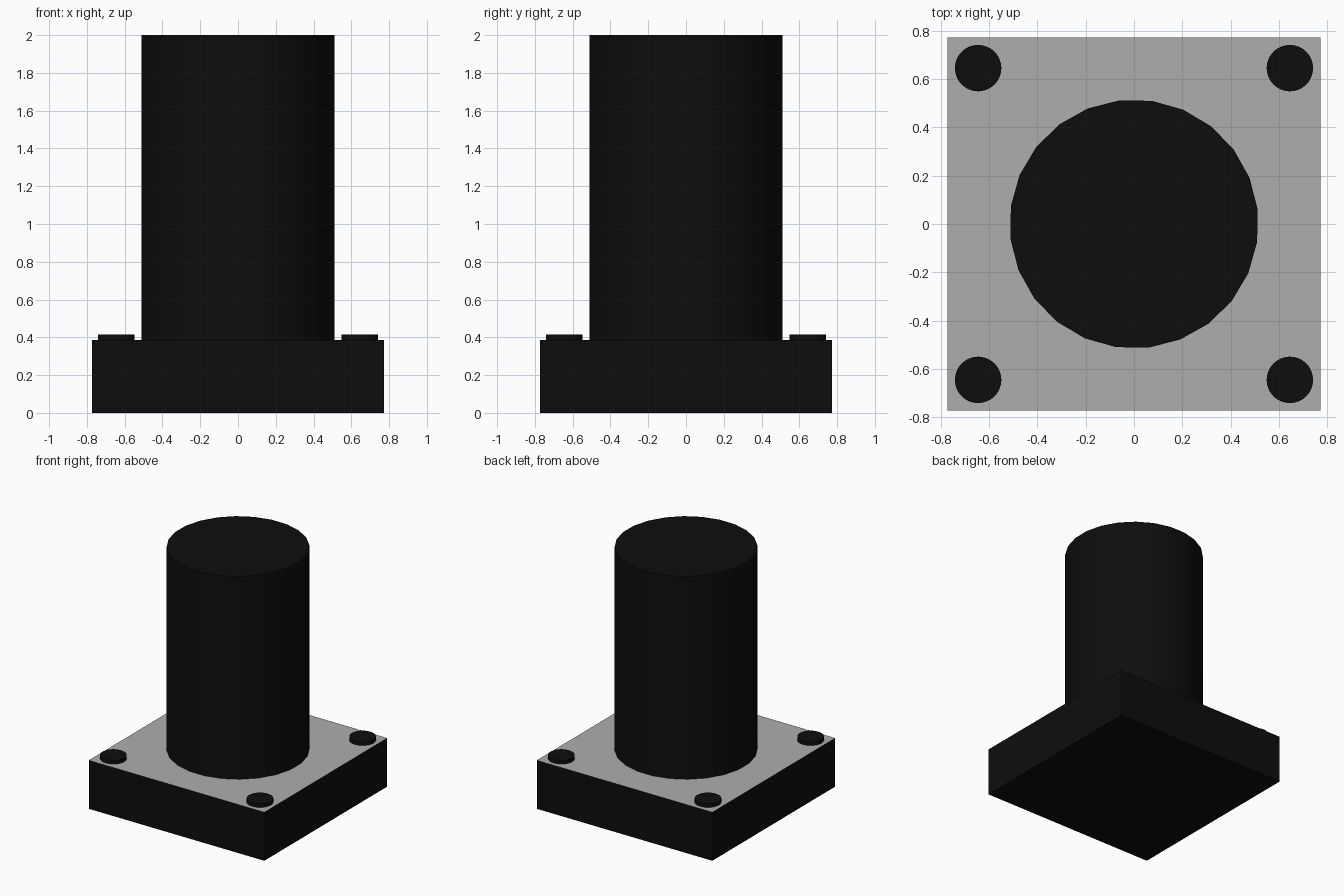
import bpy
import math

cube = bpy.data.objects.get("Cube")
if cube:
    bpy.data.objects.remove(cube, do_unlink=True)


def make_material(name, value):
    mat = bpy.data.materials.new(name)
    mat.use_nodes = True
    colour = (value, value, value, 1)
    mat.diffuse_color = colour
    mat.node_tree.nodes["Principled BSDF"].inputs["Base Color"].default_value = colour
    return mat


black = make_material("black", 0.004)
grey = make_material("light grey", 0.42)

BASE_TOP = 0.386
BASE_WIDTH = 1.545


def cylinder(name, x, y, bottom, top, radius, sides, turn=0):
    bpy.ops.mesh.primitive_cylinder_add(
        vertices=sides, radius=radius, depth=top - bottom,
        location=(x, y, (bottom + top) / 2), rotation=(0, 0, turn))
    obj = bpy.context.object
    obj.name = name
    obj.data.materials.append(black)
    bpy.ops.object.shade_smooth_by_angle(angle=math.radians(30))
    return obj


# Square base: black sides and underside, grey upper face
bpy.ops.mesh.primitive_cube_add(size=1, location=(0, 0, BASE_TOP / 2))
base = bpy.context.object
base.name = "base_block"
base.scale = (BASE_WIDTH, BASE_WIDTH, BASE_TOP)
base.data.materials.append(black)
base.data.materials.append(grey)
for face in base.data.polygons:
    face.material_index = 1 if face.normal.z > 0.5 else 0

# Tall round column
cylinder("column", 0, 0, BASE_TOP, 2, 0.515, 24, math.radians(6.7))

# Low round bolt heads in the four corners
for side, x in (("left", 0.645), ("right", -0.645)):
    for end, y in (("front", -0.645), ("back", 0.645)):
        cylinder(f"bolt_{end}_{side}", x, y, BASE_TOP, 0.415, 0.096, 48)
